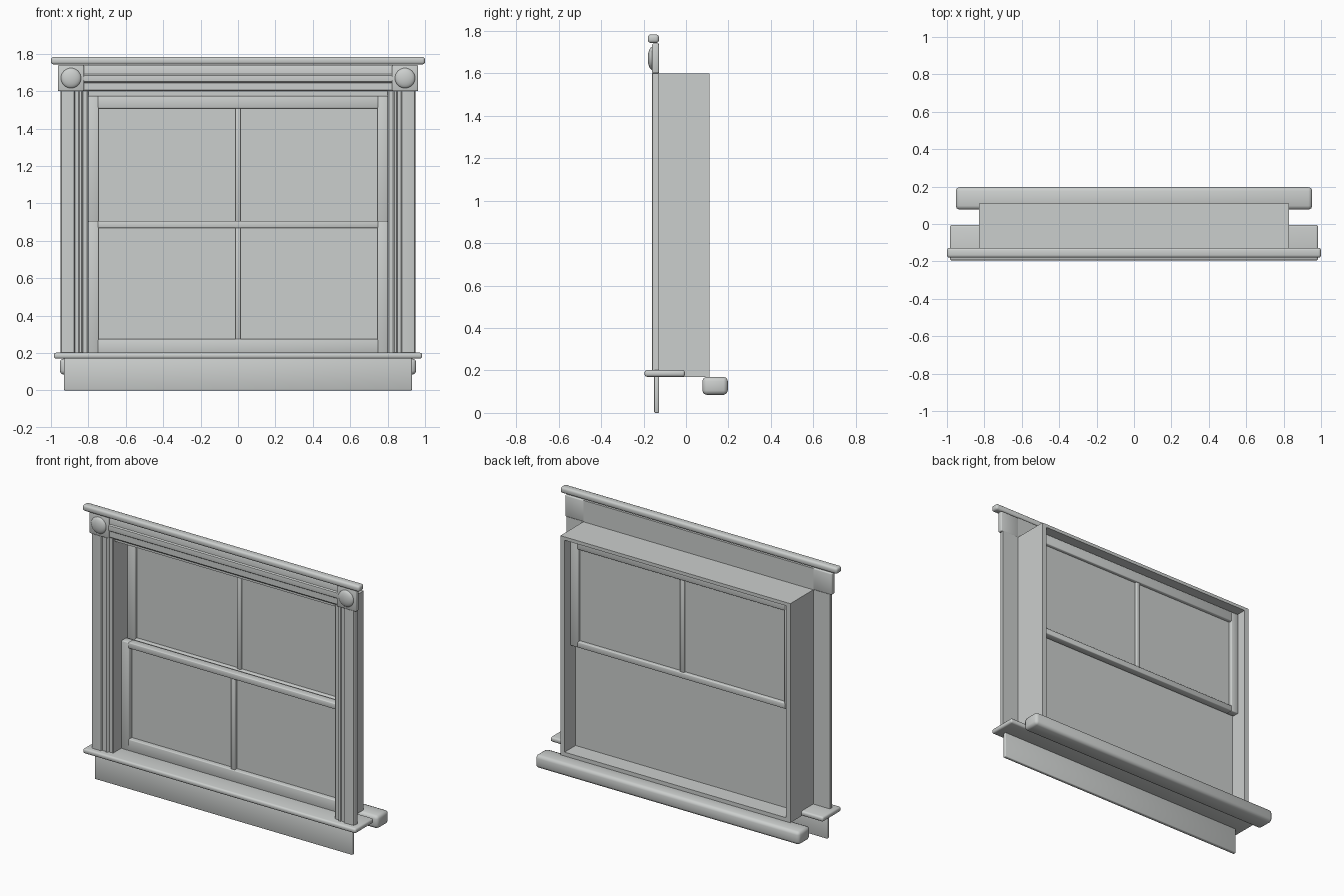
import bpy, bmesh, math

if "Cube" in bpy.data.objects:
    bpy.data.objects.remove(bpy.data.objects["Cube"])

mat = bpy.data.materials.new("painted grey")
mat.diffuse_color = (0.6, 0.62, 0.61, 1)
mat.use_nodes = True
mat.node_tree.nodes["Principled BSDF"].inputs["Base Color"].default_value = mat.diffuse_color


def finish(name, bm, bevel=0.0, segs=2, angle=50):
    """Turn a bmesh into a smooth-shaded object with optional rounded edges."""
    bmesh.ops.recalc_face_normals(bm, faces=bm.faces)
    if bevel:
        bmesh.ops.bevel(bm, geom=bm.edges[:], offset=bevel, segments=segs,
                        profile=0.5, affect='EDGES', clamp_overlap=True)
    me = bpy.data.meshes.new(name)
    bm.to_mesh(me)
    bm.free()
    me.polygons.foreach_set("use_smooth", [True] * len(me.polygons))
    me.set_sharp_from_angle(angle=math.radians(angle))
    me.materials.append(mat)
    ob = bpy.data.objects.new(name, me)
    bpy.context.collection.objects.link(ob)
    return ob


def box(name, x, y, z, bevel=0.0, segs=2):
    """Box from (min, max) ranges."""
    bm = bmesh.new()
    bmesh.ops.create_cube(bm, size=1)
    for v in bm.verts:
        for i, (lo, hi) in enumerate((x, y, z)):
            v.co[i] = lo if v.co[i] < 0 else hi
    return finish(name, bm, bevel, segs)


def extrude(name, start, vec):
    """Extrude a closed outline of 3D points along a vector."""
    bm = bmesh.new()
    face = bm.faces.new([bm.verts.new(p) for p in start])
    new = bmesh.ops.extrude_face_region(bm, geom=[face])["geom"]
    bmesh.ops.translate(bm, vec=vec, verts=[g for g in new if isinstance(g, bmesh.types.BMVert)])
    return finish(name, bm, angle=35)


def span(s, a, b):
    """Range mirrored to side s."""
    return tuple(sorted((s * a, s * b)))


# Crown, stool, apron and exterior sill
box("crown", (-1, 1), (-0.18, -0.127), (1.743, 1.783), 0.014, 3)
box("stool", (-0.985, 0.985), (-0.195, -0.005), (0.17, 0.202), 0.012, 3)
box("apron", (-0.93, 0.93), (-0.15, -0.127), (0, 0.172), 0.005)
box("exterior_sill", (-0.953, 0.953), (0.077, 0.197), (0.085, 0.17), 0.02, 2)

# Moulded header board
head = [(-0.127, 1.60), (-0.142, 1.60), (-0.147, 1.607), (-0.147, 1.645),
        (-0.155, 1.651), (-0.157, 1.668), (-0.155, 1.685), (-0.147, 1.691),
        (-0.147, 1.728), (-0.142, 1.74), (-0.127, 1.74)]
extrude("header", [(-0.83, y, z) for y, z in head], (1.66, 0, 0))

# Side casing: flat outer band, then stepped beads towards the opening
case = [(0.95, -0.127), (0.95, -0.147), (0.944, -0.157), (0.935, -0.16), (0.878, -0.16),
        (0.872, -0.15), (0.853, -0.15), (0.848, -0.156), (0.838, -0.158), (0.832, -0.152),
        (0.828, -0.145), (0.806, -0.145), (0.80, -0.14), (0.80, -0.127)]

for s, side in ((-1, "left"), (1, "right")):
    extrude(side + "_casing", [(s * x, y, 0.2) for x, y in case], (0, 0, 1.402))
    box(side + "_corner_block", span(s, 0.824, 0.963), (-0.16, -0.127), (1.60, 1.74), 0.006)
    # Domed rosette
    bm = bmesh.new()
    bmesh.ops.create_uvsphere(bm, u_segments=32, v_segments=16, radius=1)
    for v in bm.verts:
        x, y, z = v.co
        v.co = (s * 0.893 + x * 0.054, -0.159 - z * 0.021, 1.67 + y * 0.054)
    finish(side + "_rosette", bm)
    # Jamb side
    box(side + "_jamb", span(s, 0.80, 0.83), (-0.128, 0.11), (0.17, 1.60))

# Jamb head and sill
box("jamb_head", (-0.80, 0.80), (-0.128, 0.11), (1.578, 1.60))
box("jamb_sill", (-0.80, 0.80), (-0.128, 0.11), (0.17, 0.195))


def sash(name, y0, y1, z0, z1, bottom, top):
    """Sash frame with two stiles, two rails and a centre muntin."""
    for s, side in ((-1, "left"), (1, "right")):
        box(f"{name}_{side}_stile", span(s, 0.745, 0.80), (y0, y1), (z0, z1), 0.005)
    box(name + "_bottom_rail", (-0.75, 0.75), (y0, y1), (z0, z0 + bottom), 0.005)
    box(name + "_top_rail", (-0.75, 0.75), (y0, y1), (z1 - top, z1), 0.005)
    m = (y0 + y1) / 2
    box(name + "_muntin", (-0.014, 0.014), (m - 0.018, m + 0.018),
        (z0 + bottom - 0.005, z1 - top + 0.005), 0.005)


sash("upper_sash", 0.0, 0.05, 0.868, 1.575, 0.038, 0.067)
sash("lower_sash", -0.062, -0.01, 0.195, 0.906, 0.08, 0.038)

# Glass panes
box("upper_glass", (-0.75, 0.75), (0.022, 0.028), (0.89, 1.53))
box("lower_glass", (-0.80, 0.80), (-0.03, -0.004), (0.195, 0.90))
